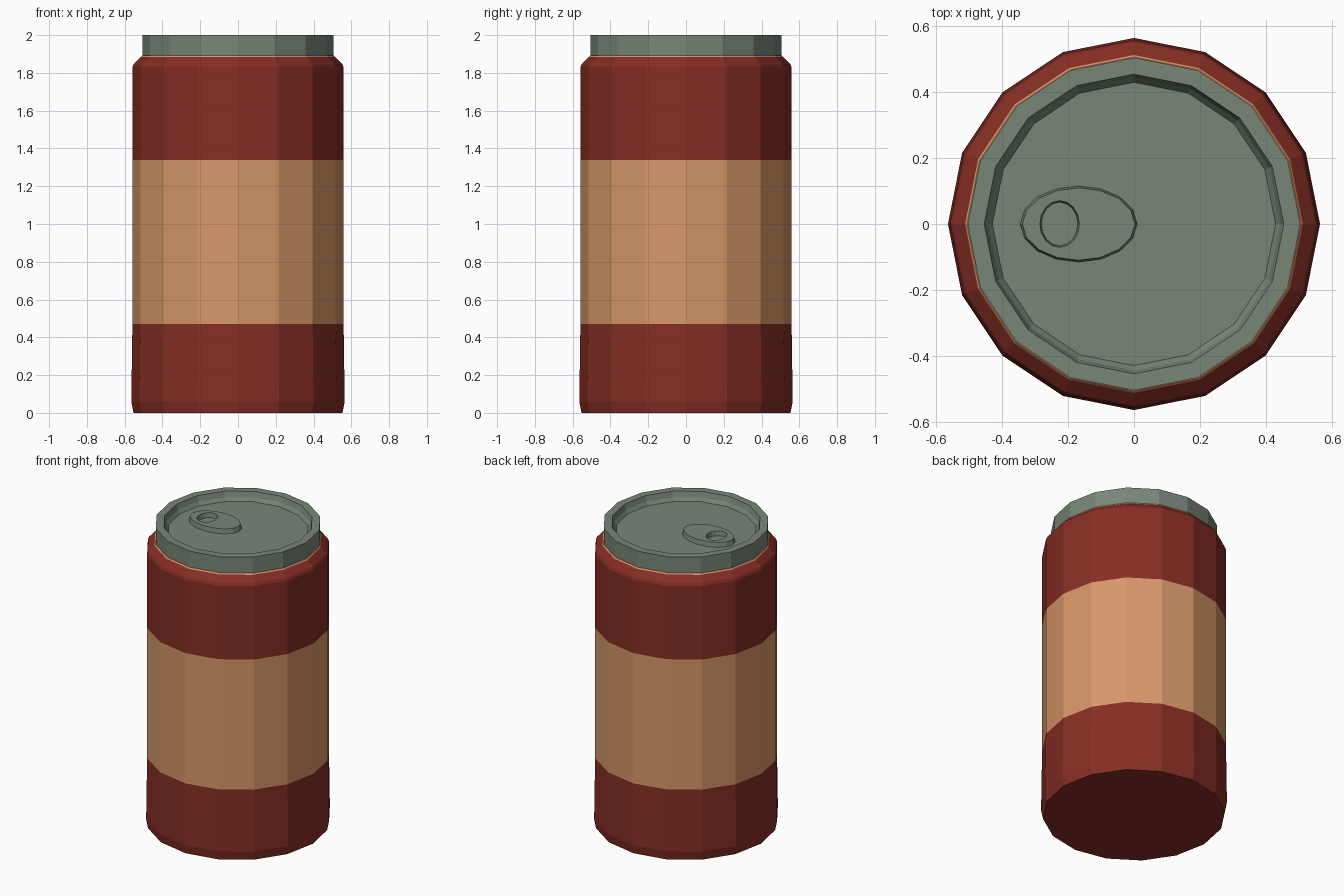
import bpy, bmesh
from math import cos, sin, pi

if "Cube" in bpy.data.objects:
    bpy.data.objects.remove(bpy.data.objects["Cube"])

SIDES = 16


def material(name, rgb):
    m = bpy.data.materials.new(name)
    m.diffuse_color = (*rgb, 1)
    m.use_nodes = True
    m.node_tree.nodes["Principled BSDF"].inputs["Base Color"].default_value = m.diffuse_color
    return m


RED = material("red_paint", (0.24, 0.027, 0.018))
TAN = material("tan_paint", (0.68, 0.31, 0.14))
METAL = material("grey_metal", (0.19, 0.24, 0.19))


def loft(name, rings, mats, slots, cap_ends=True, closed=False):
    """Skin elliptical rings (cx, rx, ry, z); slots gives the material of each strip."""
    bm = bmesh.new()
    loops = []
    for cx, rx, ry, z in rings:
        loops.append([bm.verts.new((cx + rx * cos(2 * pi * i / SIDES),
                                    ry * sin(2 * pi * i / SIDES), z))
                      for i in range(SIDES)])
    pairs = list(zip(loops, loops[1:]))
    if closed:
        pairs.append((loops[-1], loops[0]))
    for (a, b), slot in zip(pairs, slots):
        for i in range(SIDES):
            j = (i + 1) % SIDES
            bm.faces.new((a[i], a[j], b[j], b[i])).material_index = slot
    if cap_ends:
        bm.faces.new(loops[0][::-1]).material_index = slots[0]
        bm.faces.new(loops[-1]).material_index = slots[-1]
    bmesh.ops.recalc_face_normals(bm, faces=bm.faces)
    me = bpy.data.meshes.new(name)
    bm.to_mesh(me)
    bm.free()
    for m in mats:
        me.materials.append(m)
    ob = bpy.data.objects.new(name, me)
    bpy.context.collection.objects.link(ob)
    return ob


def round_rings(profile):
    return [(0, r, r, z) for r, z in profile]


# Can body: red ends, tan label band, thin tan line under the lid
body = [(0.553, 0), (0.565, 0.06), (0.559, 0.47), (0.559, 1.34),
        (0.559, 1.83), (0.552, 1.847), (0.513, 1.885), (0.507, 1.893)]
loft("can_body", round_rings(body), [RED, TAN], [0, 0, 1, 0, 0, 0, 1])

# Lid: outer wall, rim, stepped inner wall and recessed floor
lid = [(0.505, 1.89), (0.505, 2.0), (0.455, 2.0), (0.445, 1.965), (0.43, 1.942)]
loft("lid", round_rings(lid), [METAL], [0] * 4)

# Pull tab: tapered oval with a finger hole
tab = [(-0.168, 0.178, 0.116, 1.94), (-0.168, 0.171, 0.110, 1.973),
       (-0.226, 0.060, 0.071, 1.973), (-0.226, 0.055, 0.066, 1.94)]
loft("pull_tab", tab, [METAL], [0] * 4, cap_ends=False, closed=True)
